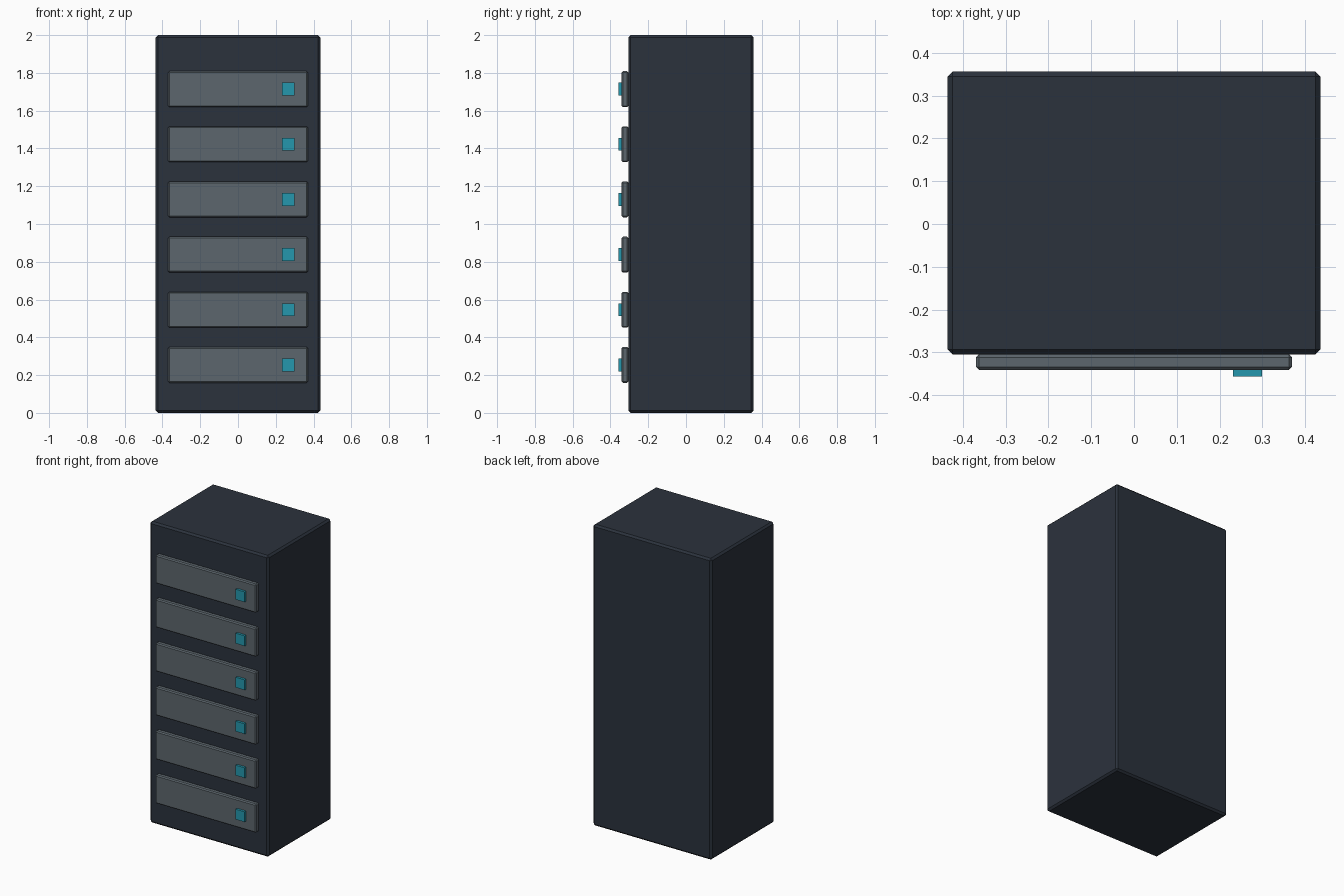
import bpy
import bmesh
from mathutils import Vector

if "Cube" in bpy.data.objects:
    bpy.data.objects.remove(bpy.data.objects["Cube"])


def material(name, color):
    m = bpy.data.materials.new(name)
    m.diffuse_color = (*color, 1)
    m.use_nodes = True
    m.node_tree.nodes["Principled BSDF"].inputs["Base Color"].default_value = m.diffuse_color
    return m


def box(name, lo, hi, mat, chamfer=0):
    lo, hi = Vector(lo), Vector(hi)
    size = hi - lo
    bm = bmesh.new()
    bmesh.ops.create_cube(bm, size=1)
    bmesh.ops.scale(bm, vec=size, verts=bm.verts)
    mesh = bpy.data.meshes.new(name)
    bm.to_mesh(mesh)
    bm.free()
    ob = bpy.data.objects.new(name, mesh)
    ob.location = (lo + hi) / 2
    mesh.materials.append(mat)
    bpy.context.collection.objects.link(ob)
    if chamfer:
        mod = ob.modifiers.new("chamfer", 'BEVEL')
        mod.width = chamfer
        mod.segments = 1
    return ob


dark = material("dark_casing", (0.024, 0.032, 0.046))
grey = material("grey_panel", (0.107, 0.133, 0.153))
teal = material("teal_light", (0.018, 0.31, 0.42))

# Cabinet casing
box("cabinet", (-0.436, -0.305, 0), (0.436, 0.357, 2), dark, 0.012)

# Six stacked front units, each with an indicator light
for i in range(6):
    z = 0.254 + 0.292 * i
    box(f"unit_panel_{i + 1}", (-0.37, -0.341, z - 0.095), (0.37, -0.305, z + 0.095), grey, 0.007)
    box(f"indicator_{i + 1}", (0.232, -0.357, z - 0.034), (0.299, -0.335, z + 0.034), teal)
